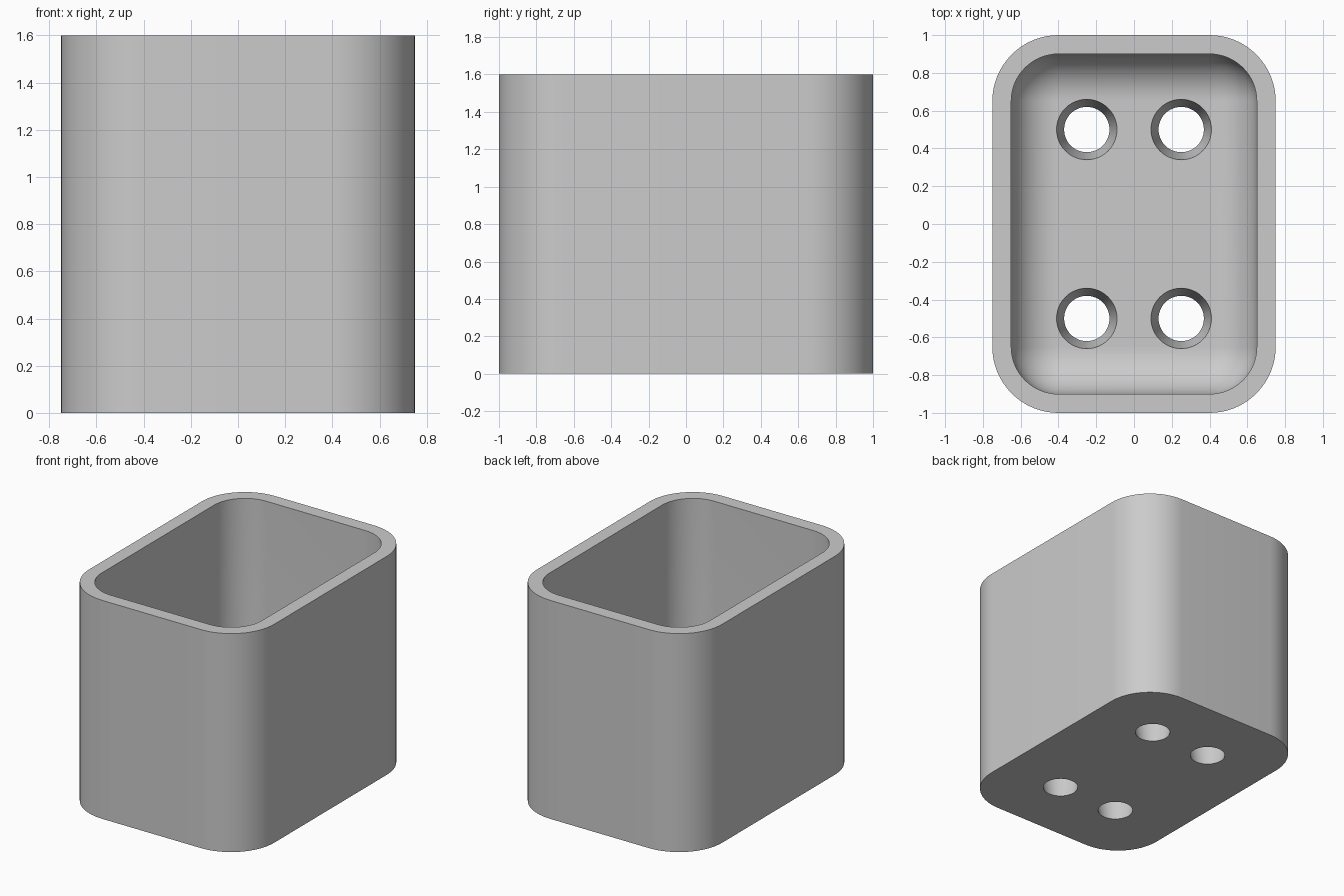
import bpy
import bmesh
from math import sin, cos, pi, radians
from mathutils import Matrix

if "Cube" in bpy.data.objects:
    bpy.data.objects.remove(bpy.data.objects["Cube"], do_unlink=True)

WIDTH, DEPTH, HEIGHT = 1.5, 2.0, 1.6
CORNER, WALL, FLOOR = 0.35, 0.1, 0.2
STEPS = 16

grey = bpy.data.materials.new("light grey")
grey.use_nodes = True
grey.diffuse_color = (0.6, 0.6, 0.6, 1)
grey.node_tree.nodes["Principled BSDF"].inputs["Base Color"].default_value = (0.6, 0.6, 0.6, 1)


def make_object(name, bm):
    mesh = bpy.data.meshes.new(name)
    bmesh.ops.recalc_face_normals(bm, faces=bm.faces)
    bm.to_mesh(mesh)
    bm.free()
    mesh.materials.append(grey)
    obj = bpy.data.objects.new(name, mesh)
    bpy.context.collection.objects.link(obj)
    return obj


def ring(bm, inset, z):
    """Rounded rectangle, offset inwards from the outer wall."""
    r = CORNER - inset
    cx, cy = WIDTH / 2 - CORNER, DEPTH / 2 - CORNER
    verts = []
    for k, (sx, sy) in enumerate([(1, 1), (-1, 1), (-1, -1), (1, -1)]):
        for i in range(STEPS + 1):
            a = (k + i / STEPS) * pi / 2
            verts.append(bm.verts.new((sx * cx + r * cos(a), sy * cy + r * sin(a), z)))
    return verts


# Pot shell: outer wall, rim, inner wall and rounded inner floor edge
bm = bmesh.new()
fillet = CORNER - WALL - 0.005
sections = [(0, 0), (0, HEIGHT), (WALL, HEIGHT)]
for i in range(STEPS + 1):
    a = i / STEPS * pi / 2
    sections.append((WALL + fillet * (1 - cos(a)), FLOOR + fillet * (1 - sin(a))))
rings = [ring(bm, inset, z) for inset, z in sections]
for low, high in zip(rings, rings[1:]):
    for i in range(len(low)):
        j = (i + 1) % len(low)
        bm.faces.new((low[i], low[j], high[j], high[i]))
bm.faces.new(rings[0][::-1])
bm.faces.new(rings[-1])
pot = make_object("pot", bm)

# Four tapered drain holes, wider at the top
bm = bmesh.new()
for x in (-0.25, 0.25):
    for y in (-0.5, 0.5):
        bmesh.ops.create_cone(bm, cap_ends=True, segments=48, radius1=0.1, radius2=0.18,
                              depth=0.4, matrix=Matrix.Translation((x, y, 0.1)))
cutter = make_object("drain_hole_cutter", bm)
cutter.hide_render = True

drill = pot.modifiers.new("drain holes", "BOOLEAN")
drill.operation = "DIFFERENCE"
drill.solver = "EXACT"
drill.object = cutter

# Apply the cut, then smooth the curved walls
bpy.ops.object.select_all(action="DESELECT")
pot.select_set(True)
bpy.context.view_layer.objects.active = pot
bpy.ops.object.modifier_apply(modifier=drill.name)
bpy.data.objects.remove(cutter, do_unlink=True)
bpy.ops.object.shade_smooth_by_angle(angle=radians(30))
